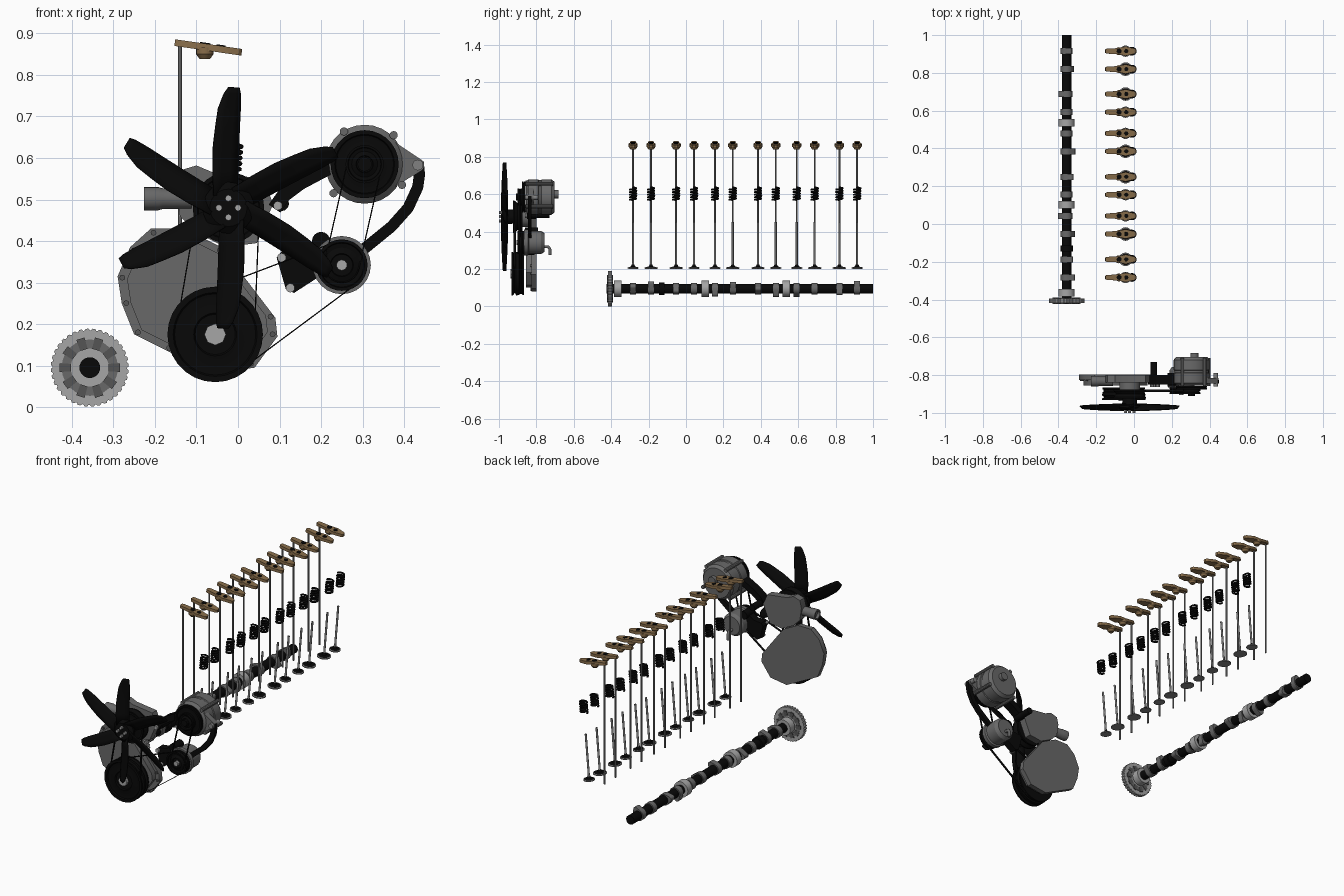
import bpy, bmesh, math
from mathutils import Matrix, Vector
from mathutils.geometry import convex_hull_2d

cube = bpy.data.objects.get("Cube")
if cube:
    bpy.data.objects.remove(cube)


def material(name, rgb):
    m = bpy.data.materials.new(name)
    m.use_nodes = True
    m.diffuse_color = (*rgb, 1)
    m.node_tree.nodes["Principled BSDF"].inputs["Base Color"].default_value = (*rgb, 1)
    return m


BLACK = material("black", (.0025, .0025, .0025))
DARK = material("dark_grey", (.09, .09, .09))
GREY = material("cast_grey", (.14, .14, .14))
STEEL = material("rod_steel", (.22, .22, .22))
LIGHT = material("light_steel", (.38, .38, .38))
TAN = material("bronze", (.25, .155, .07))


def finish(name, bm, mat, matrix=Matrix()):
    bmesh.ops.remove_doubles(bm, verts=bm.verts, dist=1e-5)
    bmesh.ops.recalc_face_normals(bm, faces=bm.faces)
    me = bpy.data.meshes.new(name)
    bm.to_mesh(me)
    bm.free()
    me.materials.append(mat)
    for p in me.polygons:
        p.use_smooth = True
    me.set_sharp_from_angle(angle=math.radians(32))
    ob = bpy.data.objects.new(name, me)
    ob.matrix_world = matrix
    bpy.context.collection.objects.link(ob)
    return ob


def lathe(name, profile, mat, loc, axis=(0, 1, 0), n=24):
    """Revolve (radius, height) pairs around an axis through loc."""
    bm = bmesh.new()
    rings = [[bm.verts.new((r * math.cos(math.tau * i / n), r * math.sin(math.tau * i / n), h))
              for i in range(n)] for r, h in profile]
    for a, b in zip(rings, rings[1:]):
        for i in range(n):
            bm.faces.new((a[i], a[i - 1], b[i - 1], b[i]))
    rot = Vector(axis).to_track_quat('Z', 'X').to_matrix().to_4x4()
    return finish(name, bm, mat, Matrix.Translation(loc) @ rot)


def disc(name, r, h0, h1, mat, loc, axis=(0, 1, 0), n=24):
    return lathe(name, [(0, h0), (r, h0), (r, h1), (0, h1)], mat, loc, axis, n)


def prism(name, pts, y0, y1, mat, matrix=Matrix()):
    """Extrude an (x, z) outline along y."""
    bm = bmesh.new()
    f = bm.faces.new([bm.verts.new((x, y0, z)) for x, z in pts])
    new = bmesh.ops.extrude_face_region(bm, geom=[f])["geom"]
    bmesh.ops.translate(bm, vec=(0, y1 - y0, 0), verts=[v for v in new if isinstance(v, bmesh.types.BMVert)])
    return finish(name, bm, mat, matrix)


def hull(*circles, n=32):
    """Outline wrapped around circles given as (x, z, radius)."""
    pts = [(x + r * math.cos(math.tau * i / n), z + r * math.sin(math.tau * i / n))
           for x, z, r in circles for i in range(n)]
    return [pts[i] for i in convex_hull_2d(pts)]


def belt(name, a, b, y0, y1):
    pts = hull(a, b)
    bm = bmesh.new()
    rows = [[bm.verts.new((x, y, z)) for x, z in pts] for y in (y0, y1)]
    for i in range(len(pts)):
        bm.faces.new((rows[0][i - 1], rows[0][i], rows[1][i], rows[1][i - 1]))
    finish(name, bm, BLACK).modifiers.new("thickness", 'SOLIDIFY').thickness = .003


def strap(name, pts, width, y0, y1):
    """Flat bar following an (x, z) path."""
    left, right = [], []
    for i, p in enumerate(pts):
        d = Vector(pts[min(i + 1, len(pts) - 1)]) - Vector(pts[max(i - 1, 0)])
        side = Vector((-d.y, d.x)).normalized() * width / 2
        left.append(Vector(p) + side)
        right.append(Vector(p) - side)
    prism(name, left + right[::-1], y0, y1, BLACK)


def tube(name, pts, r, mat):
    cu = bpy.data.curves.new(name, 'CURVE')
    cu.dimensions = '3D'
    cu.bevel_depth, cu.bevel_resolution, cu.use_fill_caps = r, 1, True
    sp = cu.splines.new('POLY')
    sp.points.add(len(pts) - 1)
    for p, co in zip(sp.points, pts):
        p.co = (*co, 1)
    cu.materials.append(mat)
    ob = bpy.data.objects.new(name, cu)
    bpy.context.collection.objects.link(ob)
    return ob


# Camshaft with journals and lobes
CX, CZ = -.357, .095
STATIONS = [-.283, -.187, -.053, .043, .155, .25, .385, .48, .592, .688, .82, .915]
NOSE = [20, 50, 340, 180, 300, 45, 0, 290, 250, 160, 320, 60]
disc("camshaft", .025, -.41, 1, BLACK, (CX, 0, CZ))
disc("drive_lobe", .033, -.145, -.115, BLACK, (CX, 0, CZ))
for y in (-.365, .103, .535):
    disc("cam_journal", .043, y - .02, y + .02, LIGHT, (CX, 0, CZ))
for y, a in zip(STATIONS, NOSE):
    a = math.radians(a)
    nose = (CX + .033 * math.cos(a), CZ + .033 * math.sin(a), .013)
    prism("cam_lobe", hull((CX, CZ, .031), nose), y - .016, y + .016, GREY)

# Timing gear
teeth = [(CX + r * math.cos(math.tau * (i + s) / 36), CZ + r * math.sin(math.tau * (i + s) / 36))
         for i in range(36) for s, r in ((0, .09), (.2, .094), (.6, .094), (.8, .09))]
prism("timing_gear", teeth, -.418, -.395, LIGHT)
lathe("gear_web", [(.046, -.421), (.068, -.421), (.068, -.392), (.046, -.392), (.046, -.421)], GREY, (CX, 0, CZ))
for i in range(10):
    a = math.tau * i / 10
    sector = [(CX + r * math.cos(a + d), CZ + r * math.sin(a + d))
              for r, d in ((.046, -.2), (.074, -.14), (.074, .14), (.046, .2))]
    prism("gear_pocket", sector, -.423, -.39, DARK)
disc("gear_bore", .025, -.424, -.40, BLACK, (CX, 0, CZ))

# Valve train: rocker, push rod, spring and valve at each station
TILT = Vector((.085, 0, 1)).normalized()
half = [(-.153, .008), (-.145, .013), (-.085, .016), (-.045, .025), (-.012, .017), (.003, .014), (.01, .007)]
rocker_outline = half + [(x, -w) for x, w in reversed(half)]
rocker_frame = Matrix.Rotation(.143, 4, 'Y') @ Matrix.Rotation(math.pi / 2, 4, 'X')
for i, y in enumerate(STATIONS):
    pivot = Vector((-.07, y, .866))
    local = [(x + .07, w) for x, w in rocker_outline]
    prism("rocker_arm", local, -.008, .008, TAN, Matrix.Translation(pivot) @ rocker_frame)
    lathe("rocker_pivot", [(0, -.027), (.013, -.027), (.021, -.016), (.021, 0), (0, 0)],
          TAN, pivot + Vector((-.01, 0, 0)), (0, 0, 1), 16)
    for name, dx, r in (("rocker_socket", -.01, .013), ("rocker_recess", .028, .011)):
        disc(name, r, .004, .0105, BLACK, pivot + Vector((dx, 0, -.143 * dx)), (.143, 0, 1), 12)
    disc("push_rod", .0048, .205, .868, STEEL, (-.14, y, 0), (0, 0, 1), 8)
    head = Vector((-.045, y, .203))
    r = .03 if i % 4 in (0, 3) else .036
    lathe("valve", [(0, 0), (r, 0), (r, .005), (.012, .009), (.0055, .022), (.0055, .25), (0, .25)],
          STEEL, head, TILT, 16)
    lathe("valve_seat_ring", [(r * .85, .0067), (.012, .0105), (.007, .022)], BLACK, head, TILT, 16)
    coil = [(.018 * math.cos(t * .5), .018 * math.sin(t * .5), -.034 + .068 * t / 63) for t in range(64)]
    spring = tube("valve_spring", coil, .0052, BLACK)
    spring.matrix_world = (Matrix.Translation(head + TILT * .4)
                           @ TILT.to_track_quat('Z', 'X').to_matrix().to_4x4())

# Timing cover: flange, raised body and bolts
cover = [(-.21, .43), (-.13, .43), (-.04, .385), (.09, .215), (.095, .17), (.04, .095), (-.06, .08),
         (-.17, .135), (-.25, .175), (-.28, .25), (-.29, .315), (-.26, .385)]


def scaled(f):
    return [(-.1 + (x + .1) * f, .26 + (z - .26) * f) for x, z in cover]


prism("cover_flange", cover, -.825, -.798, GREY)
prism("cover_body", scaled(.88), -.855, -.82, GREY)
for x, z in scaled(.94):
    disc("cover_bolt", .007, -.832, -.82, DARK, (x, 0, z), n=8)

# Water pump with inlet pipe
PX, PZ = -.023, .48
prism("pump_housing", [(-.15, .53), (-.14, .57), (-.1, .582), (-.06, .565), (.06, .55), (.085, .49),
                       (.045, .395), (-.03, .385), (-.1, .42), (-.14, .46)], -.84, -.80, GREY)
disc("pump_neck", .055, -.88, -.83, GREY, (PX, 0, PZ))
lathe("pump_inlet", [(0, 0), (.025, 0), (.025, .07), (.028, .08), (.028, .115), (.02, .115), (.02, .1), (0, .1)],
      GREY, (-.112, -.832, .502), (-1, 0, 0), 20)


def pulley(name, x, z, r, y0, y1, depth=.014):
    m = (y0 + y1) / 2
    lathe(name, [(0, y0 + .012), (r * .42, y0 + .012), (r * .45, y0 + .004), (r * .68, y0 + .01),
                 (r * .85, y0 + .008), (r * .88, y0), (r, y0), (r, y0 + .008), (r - depth, m),
                 (r, y1 - .008), (r, y1), (0, y1)], BLACK, (x, 0, z), n=28)


pulley("pump_pulley", PX, PZ, .086, -.925, -.875)
pulley("crank_pulley_front", -.055, .175, .115, -.932, -.9)
pulley("crank_pulley_rear", -.055, .175, .113, -.9, -.866)
disc("crank_bolt", .026, -.937, -.91, LIGHT, (-.055, 0, .175), n=8)

# Cooling fan
lathe("fan_hub", [(0, -.985), (.045, -.985), (.062, -.972), (.062, -.962), (.04, -.955), (.035, -.9), (0, -.9)],
      BLACK, (PX, 0, PZ))
for i in range(4):
    a = math.pi / 2 * i
    disc("fan_bolt", .008, -1, -.98, LIGHT, (PX + .023 * math.cos(a), 0, PZ + .023 * math.sin(a)), n=8)
stations = [(.03, -.035, .022), (.09, -.037, .024), (.15, -.036, .026), (.2, -.03, .028),
            (.24, -.024, .03), (.275, -.01, .03), (.29, .001, .027)]
for k in range(6):
    bm = bmesh.new()
    rows = []
    for r, a, b in stations:
        depth = .036 * (1 - 7 * r * r)
        rows.append([bm.verts.new((a + (b - a) * s, -.972 + depth * (s - .5), r)) for s in (0, .33, .67, 1)])
    for p, q in zip(rows, rows[1:]):
        for j in range(3):
            bm.faces.new((p[j], p[j + 1], q[j + 1], q[j]))
    frame = Matrix.Translation((PX, 0, PZ)) @ Matrix.Rotation(math.radians(60 * k), 4, 'Y')
    finish("fan_blade", bm, BLACK, frame).modifiers.new("thickness", 'SOLIDIFY').thickness = .004

# Alternator with mounting ears
AX, AZ = .305, .585
lathe("alternator_body", [(0, -.855), (.08, -.855), (.095, -.842), (.095, -.79), (.091, -.787), (.091, -.775),
                          (.095, -.772), (.095, -.72), (.082, -.703), (0, -.703)], GREY, (AX, 0, AZ), n=28)
for x, z in ((.255, .664), (.375, .655), (.395, .535), (.23, .515)):
    disc("case_bolt", .01, -.858, -.71, GREY, (x, 0, z), n=10)
prism("alternator_ear", hull((AX, AZ, .085), (.432, .583, .016)), -.845, -.815, GREY)
disc("ear_bolt", .013, -.86, -.79, STEEL, (.433, 0, .583), n=12)
disc("rear_terminal", .022, -.705, -.683, GREY, (.32, 0, .6), n=16)
pulley("alternator_fan", AX, AZ, .082, -.877, -.858, .004)
pulley("alternator_pulley", AX, AZ, .046, -.9, -.875, .008)
disc("alternator_nut", .018, -.91, -.885, BLACK, (AX, 0, AZ), n=8)

# Lower accessory pump
LX, LZ = .25, .342
lathe("accessory_body", [(0, -.865), (.07, -.865), (.07, -.845), (.062, -.84), (.062, -.775), (.05, -.757), (0, -.757)],
      GREY, (LX, 0, LZ))
pulley("accessory_pulley", LX, LZ, .062, -.9, -.865, .01)
disc("accessory_nut", .013, -.905, -.88, LIGHT, (LX, 0, LZ), n=10)
tube("accessory_hose", [(LX, -.765, .32), (LX, -.735, .318), (LX, -.727, .305), (LX, -.728, .275)], .009, GREY)

# Brackets and their bolts
strap("adjuster_arm", [(.434, .59), (.437, .56), (.433, .53), (.41, .48), (.37, .435), (.29, .37)], .027, -.845, -.825)
strap("upper_bracket", [(.088, .478), (.11, .51), (.15, .54), (.21, .572), (.27, .605)], .034, -.85, -.8)
prism("lower_bracket", [(.093, .36), (.105, .375), (.15, .38), (.2, .41), (.24, .4), (.22, .33), (.135, .275), (.115, .285)],
      -.85, -.81, BLACK)
disc("bracket_knob", .022, -.86, -.79, BLACK, (.2, 0, .4), n=16)
disc("bracket_boss", .018, -.84, -.73, BLACK, (.105, 0, .49), n=12)
for x, z in ((.096, .485), (.105, .36), (.126, .287)):
    disc("bracket_bolt", .011, -.862, -.84, LIGHT, (x, 0, z), n=10)

# Drive belts
belt("fan_belt", (PX, PZ, .076), (-.055, .175, .096), -.922, -.91)
belt("accessory_belt", (-.055, .175, .107), (LX, LZ, .059), -.889, -.877)
belt("alternator_belt", (AX, AZ, .043), (LX, LZ, .043), -.894, -.884)
